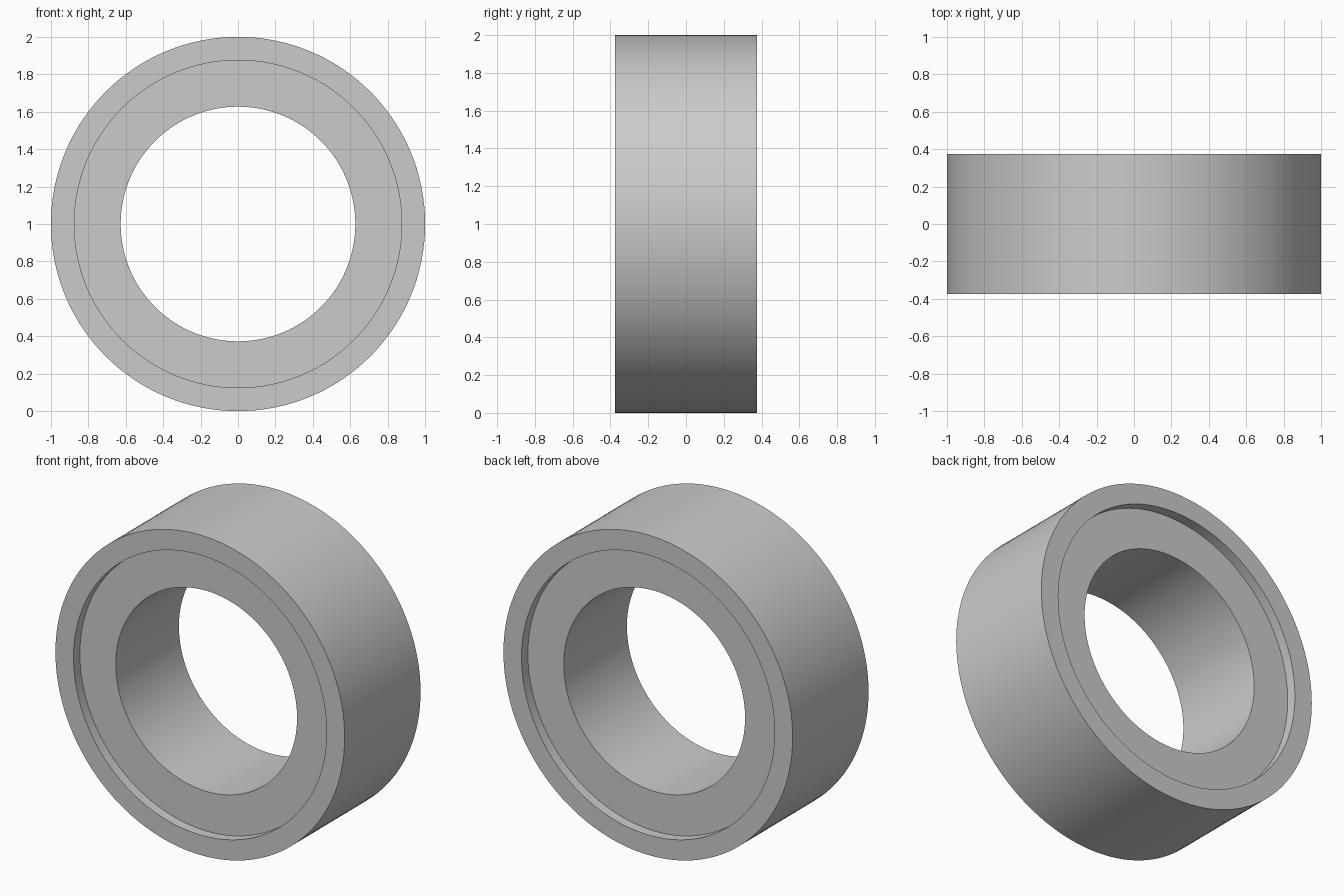
import bpy
import bmesh
from math import cos, sin, tau, radians

if "Cube" in bpy.data.objects:
    bpy.data.objects.remove(bpy.data.objects["Cube"], do_unlink=True)

SEGMENTS = 128
OUTER, RECESS, BORE = 1.0, 0.875, 0.627   # radii
HALF, FLOOR = 0.375, 0.312                # half widths at the rim and recess floor

# Plain grey material
grey = bpy.data.materials.new("plain_grey")
grey.use_nodes = True
colour = (0.6, 0.6, 0.6, 1.0)
grey.diffuse_color = colour
grey.node_tree.nodes["Principled BSDF"].inputs["Base Color"].default_value = colour

# Cross-section (radius, y): raised rim on both sides, recessed inner web
side = [(OUTER, HALF), (RECESS, HALF), (RECESS, FLOOR), (BORE, FLOOR)]
profile = side + [(r, -y) for r, y in reversed(side)]

# Revolve the section around the y axis
bm = bmesh.new()
rings = []
for i in range(SEGMENTS):
    a = tau * i / SEGMENTS
    rings.append([bm.verts.new((r * cos(a), y, 1 + r * sin(a))) for r, y in profile])
count = len(profile)
for i, ring in enumerate(rings):
    following = rings[(i + 1) % SEGMENTS]
    for j in range(count):
        k = (j + 1) % count
        bm.faces.new((ring[j], ring[k], following[k], following[j]))
bmesh.ops.recalc_face_normals(bm, faces=bm.faces)

mesh = bpy.data.meshes.new("recessed_ring")
bm.to_mesh(mesh)
bm.free()
mesh.materials.append(grey)
ring_object = bpy.data.objects.new("recessed_ring", mesh)
bpy.context.collection.objects.link(ring_object)

# Smooth curved walls, crisp rim edges
bpy.ops.object.select_all(action="DESELECT")
ring_object.select_set(True)
bpy.context.view_layer.objects.active = ring_object
bpy.ops.object.shade_smooth_by_angle(angle=radians(30))
